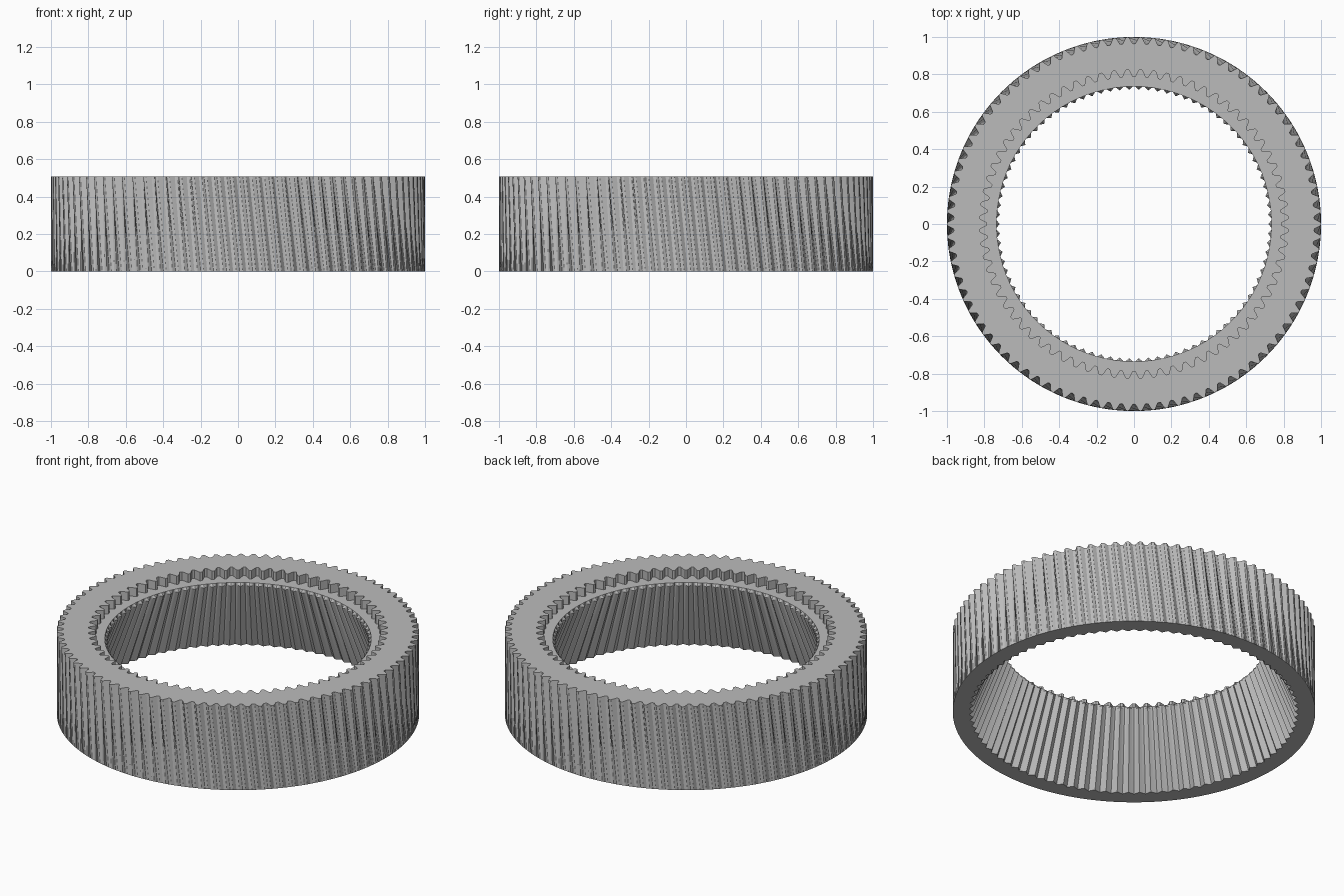
import bpy, bmesh, math

if "Cube" in bpy.data.objects:
    bpy.data.objects.remove(bpy.data.objects["Cube"], do_unlink=True)

STEPS = 720
HEIGHT, SHELF = 0.507, 0.455
TWIST = math.radians(3)

grey = bpy.data.materials.new("mid_grey")
grey.use_nodes = True
colour = (0.5, 0.5, 0.5, 1)
grey.diffuse_color = colour
grey.node_tree.nodes["Principled BSDF"].inputs["Base Color"].default_value = colour


def circle(radius):
    return lambda a: radius


def rounded_teeth(count, root, tip):
    """Smooth wave between two radii, slightly flattened at both ends."""
    def radius(a):
        wave = max(-1, min(1, 1.2 * math.cos(count * a)))
        return (root + tip) / 2 + wave * (tip - root) / 2
    return radius


def pointed_teeth(count, root, tip):
    """Sharp triangular teeth between two radii."""
    def radius(a):
        t = abs((a * count / math.tau) % 1 - 0.5) * 2
        return root + (tip - root) * t
    return radius


# Closed section of the gear ring: radius rule, height and turn of each loop
section = [
    (circle(1.0), 0, TWIST),                            # plain outer foot
    (rounded_teeth(90, 0.963, 1.0), HEIGHT, 0),         # toothed outer rim
    (rounded_teeth(72, 0.825, 0.785), HEIGHT, 0),       # wavy recess rim
    (rounded_teeth(72, 0.825, 0.785), SHELF, 0),        # wavy recess floor
    (circle(0.735), SHELF, 0),                          # shelf edge
    (pointed_teeth(90, 0.74, 0.718), SHELF - 0.015, 0), # teeth under the shelf
    (pointed_teeth(90, 0.91, 0.888), 0, 0),             # flared toothed bore
]

bm = bmesh.new()
loops = []
for rule, z, turn in section:
    loop = []
    for i in range(STEPS):
        a = math.tau * i / STEPS
        r = rule(a)
        loop.append(bm.verts.new((r * math.cos(a + turn), r * math.sin(a + turn), z)))
    loops.append(loop)

# Skin neighbouring loops, closing the section back on itself
for k, low in enumerate(loops):
    high = loops[(k + 1) % len(loops)]
    for i in range(STEPS):
        j = (i + 1) % STEPS
        bm.faces.new((low[i], low[j], high[j], high[i]))
bmesh.ops.recalc_face_normals(bm, faces=bm.faces)

mesh = bpy.data.meshes.new("gear_ring")
bm.to_mesh(mesh)
bm.free()
mesh.materials.append(grey)
ring = bpy.data.objects.new("gear_ring", mesh)
bpy.context.collection.objects.link(ring)

# Round the tooth flanks while keeping rims and tips crisp
bpy.context.view_layer.objects.active = ring
ring.select_set(True)
bpy.ops.object.shade_smooth_by_angle(angle=math.radians(25))
